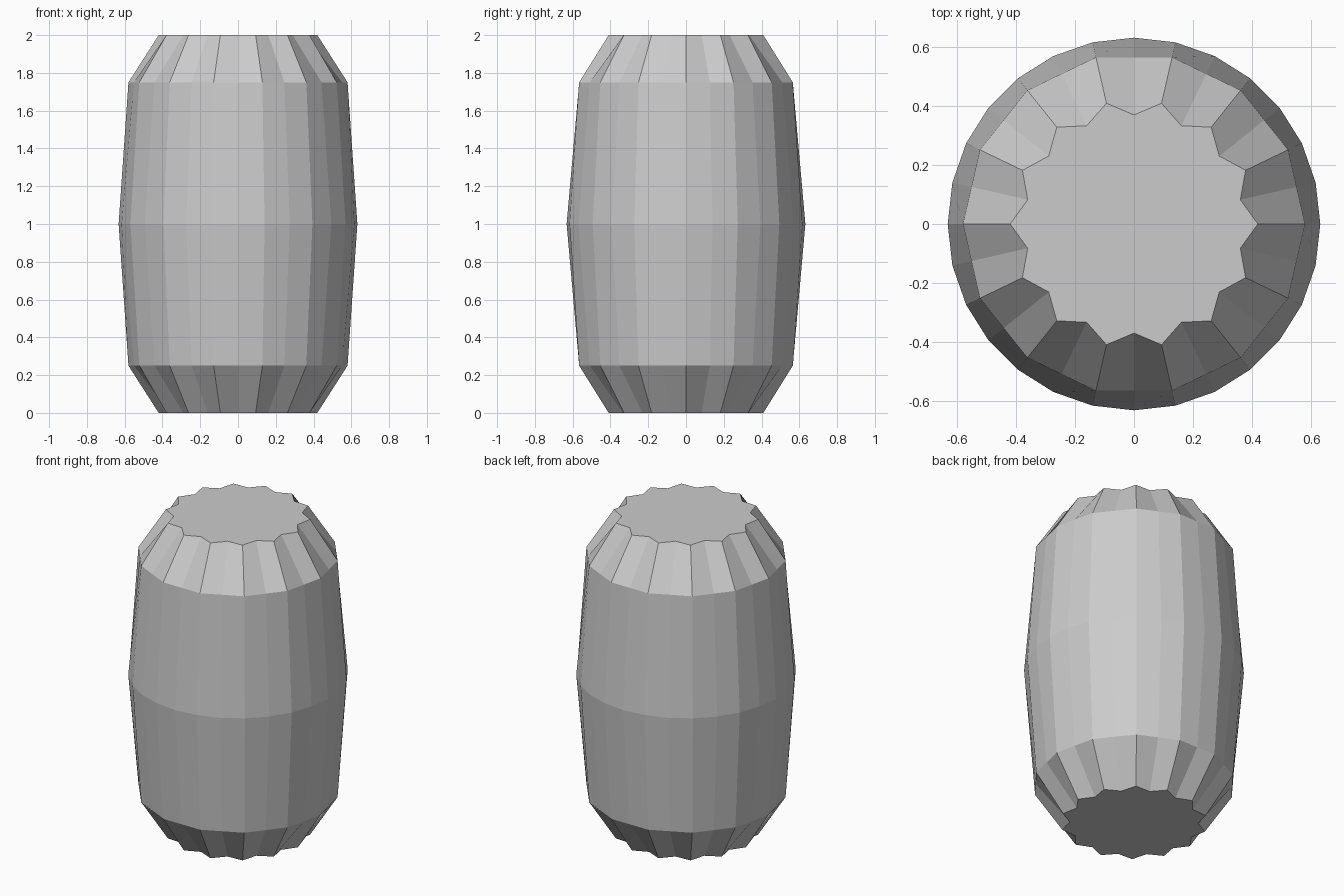
import bpy, bmesh, math

if "Cube" in bpy.data.objects:
    bpy.data.objects.remove(bpy.data.objects["Cube"])

SIDES = 28
# Rings from bottom to top: height, radius at even corners, radius at odd corners
RINGS = [
    (0.00, 0.42, 0.37),
    (0.25, 0.58, 0.5655),
    (1.00, 0.632, 0.632),
    (1.75, 0.58, 0.5655),
    (2.00, 0.42, 0.37),
]

# Fluted barrel: stacked rings joined by flat quads
bm = bmesh.new()
loops = []
for z, r_even, r_odd in RINGS:
    loop = []
    for i in range(SIDES):
        r = r_odd if i % 2 else r_even
        a = 2 * math.pi * i / SIDES
        loop.append(bm.verts.new((r * math.cos(a), r * math.sin(a), z)))
    loops.append(loop)

for low, high in zip(loops, loops[1:]):
    for i in range(SIDES):
        j = (i + 1) % SIDES
        bm.faces.new((low[i], low[j], high[j], high[i]))

# Scalloped end caps
bm.faces.new(loops[0][::-1])
bm.faces.new(loops[-1])

mesh = bpy.data.meshes.new("fluted_barrel")
bm.to_mesh(mesh)
bm.free()
bpy.context.collection.objects.link(bpy.data.objects.new("fluted_barrel", mesh))
